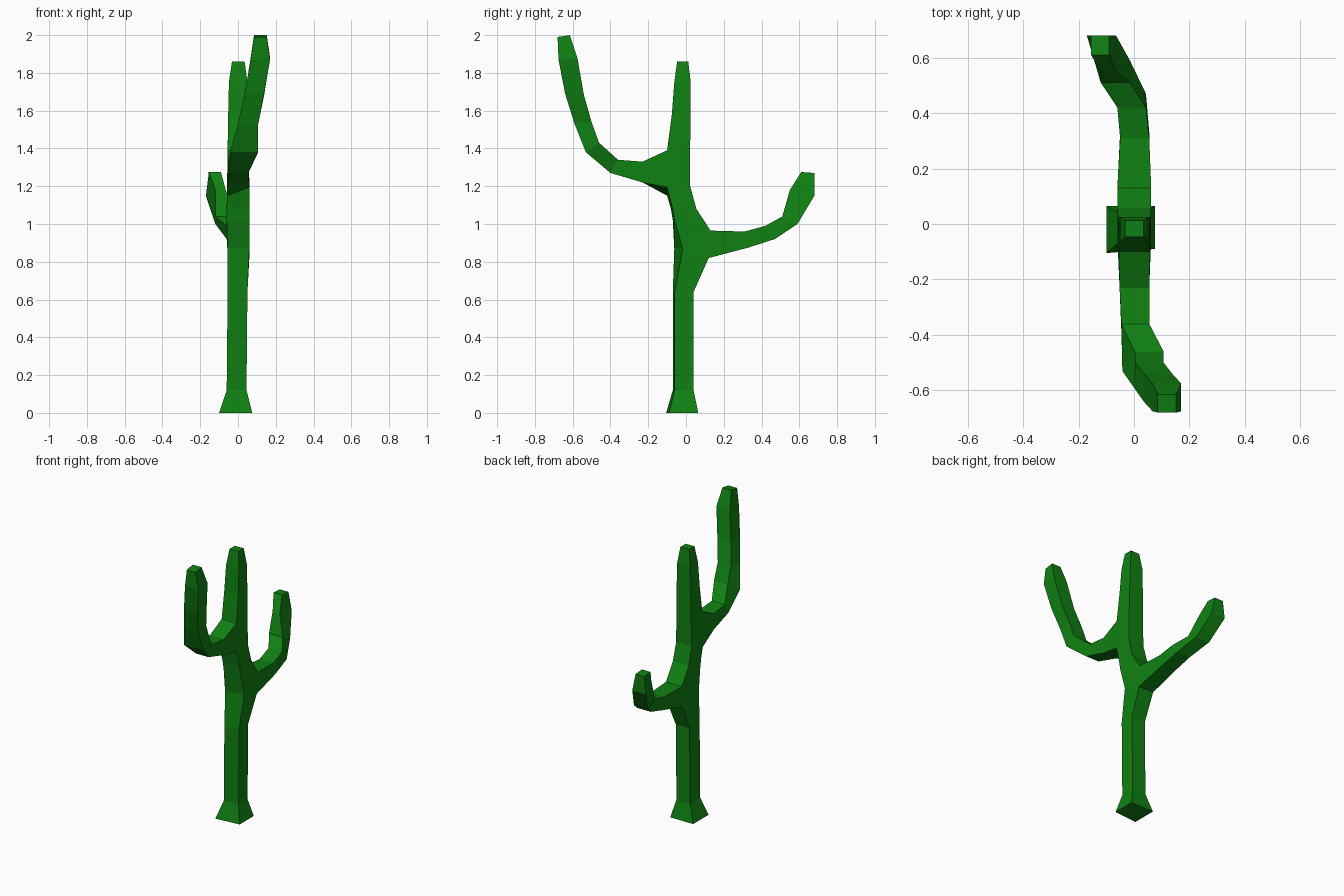
import bpy
import bmesh

if "Cube" in bpy.data.objects:
    bpy.data.objects.remove(bpy.data.objects["Cube"])

green = bpy.data.materials.new("cactus_green")
green.diffuse_color = (0.005, 0.22, 0.006, 1)
green.use_nodes = True
green.node_tree.nodes["Principled BSDF"].inputs["Base Color"].default_value = green.diffuse_color

bm = bmesh.new()


def bridge(a, b, skip=None):
    """Join two four-point rings, leaving one side open if asked."""
    for i in range(4):
        if i != skip:
            j = (i + 1) % 4
            bm.faces.new((a[i], a[j], b[j], b[i]))


# Trunk rings: left x, right x, front (y, z), back (y, z), front-right offset (y, z)
trunk = [
    (-.10, .075, (-.105, 0), (.065, 0), (.015, 0)),
    (-.06, .045, (-.07, .12), (.04, .12), (.01, 0)),
    (-.055, .05, (-.07, .64), (.04, .64), (.01, 0)),
    (-.055, .06, (-.062, .87), (.12, .82), (.045, 0)),
    (-.06, .062, (-.07, 1.02), (.13, .965), (.01, 0)),
    (-.06, .062, (-.08, 1.08), (.055, 1.08), (.01, 0)),
    (-.058, .06, (-.10, 1.15), (.022, 1.20), (0, .045)),
    (-.055, .058, (-.10, 1.39), (.022, 1.40), (0, 0)),
    (-.052, .055, (-.075, 1.58), (.024, 1.58), (0, 0)),
    (-.048, .05, (-.062, 1.75), (.025, 1.75), (0, 0)),
    (-.032, .035, (-.047, 1.86), (.012, 1.86), (0, 0)),
]
rings = []
for xl, xr, (fy, fz), (by, bz), (dy, dz) in trunk:
    rings.append([bm.verts.new(p) for p in (
        (xl, fy, fz), (xr, fy + dy, fz + dz), (xr, by, bz), (xl, by, bz))])

# Open the back (side 2) and front (side 0) where the arms grow out
BACK_SEG, FRONT_SEG = 3, 6
for k in range(len(rings) - 1):
    bridge(rings[k], rings[k + 1], {BACK_SEG: 2, FRONT_SEG: 0}.get(k))
bm.faces.new(rings[0])
bm.faces.new(rings[-1])


def arm(start, sections):
    """Sweep from an opening: lower (y, z), upper (y, z), left x, right x, upper-left x shift."""
    prev = start
    for (ly, lz), (uy, uz), xl, xr, shift in sections:
        ring = [bm.verts.new(p) for p in (
            (xl, ly, lz), (xr, ly, lz), (xr, uy, uz), (xl + shift, uy, uz))]
        bridge(prev, ring)
        prev = ring
    bm.faces.new(prev)


# Tall front arm
lo, hi = rings[FRONT_SEG], rings[FRONT_SEG + 1]
arm([lo[0], lo[1], hi[1], hi[0]], [
    ((-.23, 1.22), (-.23, 1.33), -.052, .055, 0),
    ((-.40, 1.27), (-.36, 1.34), -.045, .055, 0),
    ((-.53, 1.38), (-.46, 1.43), -.042, .107, .045),
    ((-.59, 1.53), (-.50, 1.54), 0, .107, .005),
    ((-.64, 1.69), (-.54, 1.68), .035, .138, 0),
    ((-.675, 1.87), (-.575, 1.88), .067, .17, 0),
    ((-.68, 1.99), (-.615, 2.0), .085, .152, 0),
])

# Short back arm
lo, hi = rings[BACK_SEG], rings[BACK_SEG + 1]
arm([lo[3], lo[2], hi[2], hi[3]], [
    ((.33, .875), (.31, .96), -.05, .055, 0),
    ((.47, .92), (.42, .99), -.06, .043, 0),
    ((.59, 1.0), (.51, 1.04), -.12, -.015, 0),
    ((.68, 1.15), (.55, 1.18), -.17, -.065, .05),
    ((.68, 1.27), (.61, 1.275), -.155, -.09, 0),
])

# Flat-shaded cactus body
bmesh.ops.recalc_face_normals(bm, faces=bm.faces)
mesh = bpy.data.meshes.new("cactus")
bm.to_mesh(mesh)
bm.free()
mesh.materials.append(green)
bpy.context.collection.objects.link(bpy.data.objects.new("cactus", mesh))
